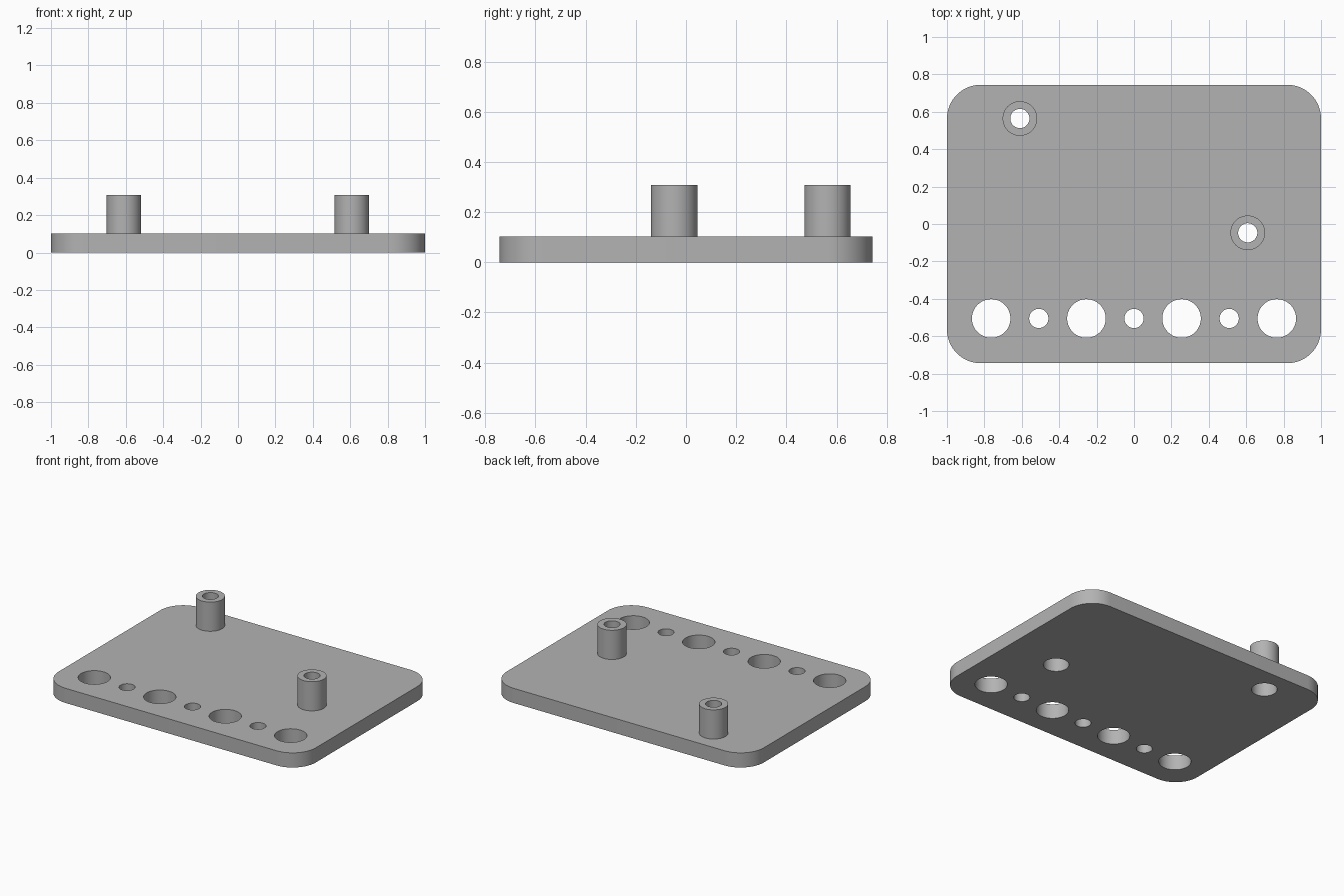
import bpy
import bmesh
from math import cos, sin, pi, radians
from mathutils import Vector

default = bpy.data.objects.get("Cube")
if default:
    bpy.data.objects.remove(default, do_unlink=True)

HALF_X, HALF_Y, CORNER = 1.0, 0.744, 0.18
PLATE_TOP, POST_TOP = 0.103, 0.308
POST_R, BORE_R, RECESS_R, BIG_R = 0.0925, 0.0513, 0.082, 0.103
POSTS = {"left_post": (0.608, -0.047), "right_post": (-0.61, 0.564)}
ROW_Y, ROW_STEP = -0.505, 0.2545

grey = bpy.data.materials.new("plain grey")
grey.use_nodes = True
colour = (0.45, 0.45, 0.45, 1)
grey.diffuse_color = colour
grey.node_tree.nodes["Principled BSDF"].inputs["Base Color"].default_value = colour


def circle(x, y, r, n=64):
    return [(x + r * cos(2 * pi * i / n), y + r * sin(2 * pi * i / n)) for i in range(n)]


def rounded_rectangle(hx, hy, r, n=16):
    points = []
    for quarter, (sx, sy) in enumerate([(1, 1), (-1, 1), (-1, -1), (1, -1)]):
        for i in range(n + 1):
            a = (quarter + i / n) * pi / 2
            points.append((sx * (hx - r) + r * cos(a), sy * (hy - r) + r * sin(a)))
    return points


def extrude_profile(name, loops, bottom, top):
    """Fill an outline with holes and raise it into a solid."""
    bm = bmesh.new()
    edges = []
    for loop in loops:
        verts = [bm.verts.new((x, y, bottom)) for x, y in loop]
        edges += [bm.edges.new((v, verts[i - 1])) for i, v in enumerate(verts)]
    bmesh.ops.triangle_fill(bm, edges=edges, use_beauty=True, normal=Vector((0, 0, 1)))
    raised = bmesh.ops.extrude_face_region(bm, geom=bm.faces[:], use_keep_orig=True)
    verts = [g for g in raised["geom"] if isinstance(g, bmesh.types.BMVert)]
    bmesh.ops.translate(bm, verts=verts, vec=(0, 0, top - bottom))
    bmesh.ops.recalc_face_normals(bm, faces=bm.faces[:])
    mesh = bpy.data.meshes.new(name)
    bm.to_mesh(mesh)
    bm.free()
    mesh.materials.append(grey)
    obj = bpy.data.objects.new(name, mesh)
    bpy.context.collection.objects.link(obj)
    bpy.ops.object.select_all(action="DESELECT")
    obj.select_set(True)
    bpy.context.view_layer.objects.active = obj
    bpy.ops.object.shade_smooth_by_angle(angle=radians(30))
    return obj


# Base plate: alternating large and small holes, plus a screw recess under each post
holes = [circle(i * ROW_STEP, ROW_Y, BIG_R if i % 2 else BORE_R) for i in range(-3, 4)]
holes += [circle(x, y, RECESS_R) for x, y in POSTS.values()]
extrude_profile("base_plate", [rounded_rectangle(HALF_X, HALF_Y, CORNER)] + holes, 0, PLATE_TOP)

# Hollow standoff posts
for name, (x, y) in POSTS.items():
    extrude_profile(name, [circle(x, y, POST_R), circle(x, y, BORE_R)], PLATE_TOP, POST_TOP)
